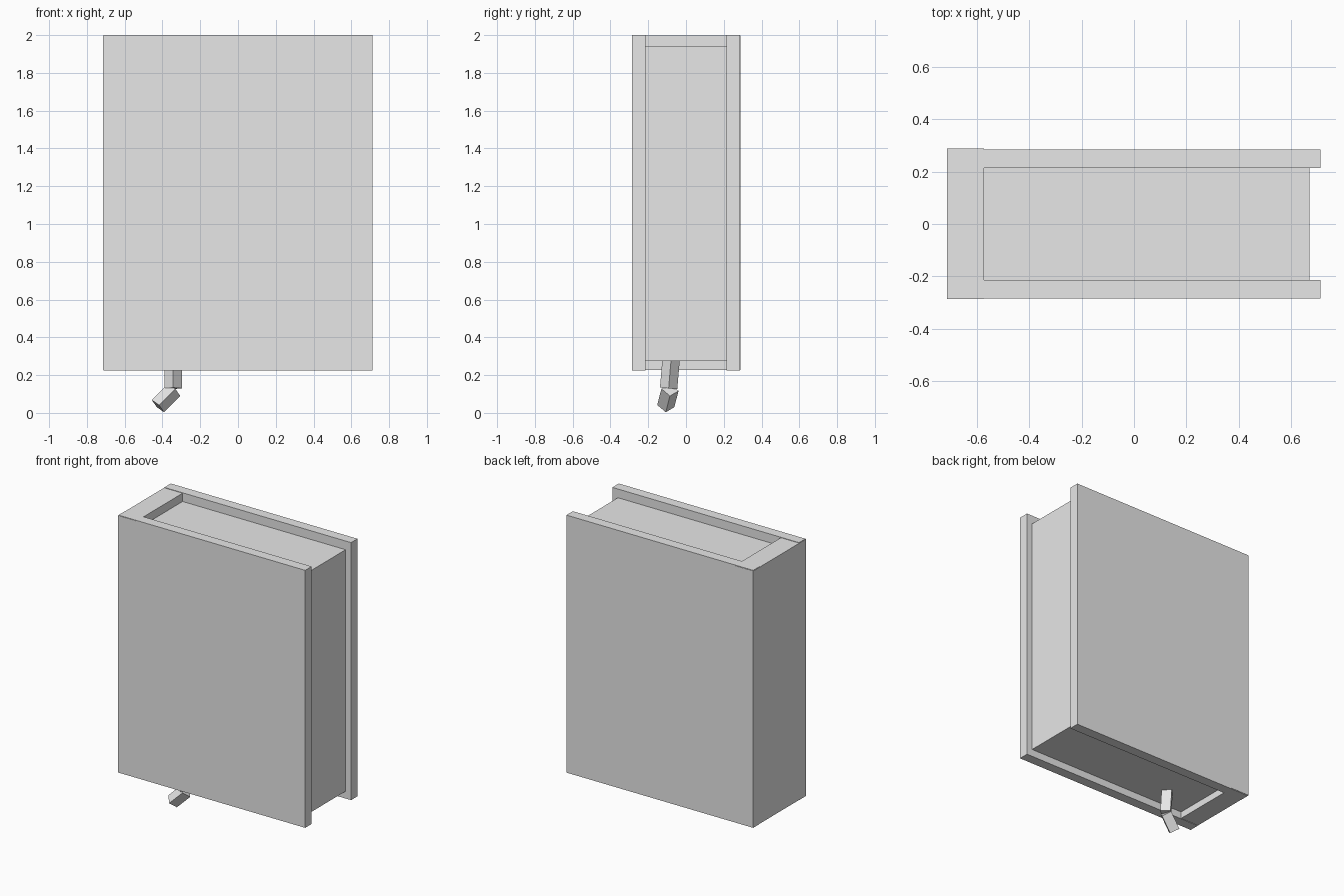
import bpy, bmesh
from mathutils import Matrix, Vector

cube = bpy.data.objects.get("Cube")
if cube:
    bpy.data.objects.remove(cube, do_unlink=True)

grey = bpy.data.materials.new("plain_grey")
grey.use_nodes = True
grey.diffuse_color = (0.8, 0.8, 0.8, 1)
grey.node_tree.nodes["Principled BSDF"].inputs["Base Color"].default_value = (0.8, 0.8, 0.8, 1)


def finish(name, bm):
    mesh = bpy.data.meshes.new(name)
    bm.to_mesh(mesh)
    bm.free()
    mesh.materials.append(grey)
    obj = bpy.data.objects.new(name, mesh)
    bpy.context.collection.objects.link(obj)
    return obj


def box(name, low, high):
    low, high = Vector(low), Vector(high)
    place = Matrix.Translation((low + high) / 2) @ Matrix.Diagonal((high - low).to_4d())
    bm = bmesh.new()
    bmesh.ops.create_cube(bm, size=1, matrix=place)
    return finish(name, bm)


def ribbon(name, start, end, radius=0.046):
    """Square bar from start to end, with its edges towards front and back."""
    start, end = Vector(start), Vector(end)
    along = (end - start).normalized()
    across = Vector((0, 1, 0)).cross(along).normalized()
    turn = Matrix((across, along.cross(across), along)).transposed().to_4x4()
    bm = bmesh.new()
    bmesh.ops.create_cone(bm, cap_ends=True, segments=4, radius1=radius, radius2=radius,
                          depth=(end - start).length,
                          matrix=Matrix.Translation((start + end) / 2) @ turn)
    return finish(name, bm)


# Front and back covers
for name, side in (("front_cover", -1), ("back_cover", 1)):
    inner, outer = sorted((side * 0.215, side * 0.285))
    box(name, (-0.712, inner, 0.225), (0.712, outer, 2))

# Spine, a hair wider than the covers and a hair shorter
box("spine", (-0.714, -0.287, 0.228), (-0.573, 0.288, 1.997))

# Page block, set back from the cover edges
box("pages", (-0.60, -0.217, 0.275), (0.67, 0.217, 1.94))

# Bookmark hanging out of the bottom
ribbon("bookmark_upper", (-0.343, -0.075, 0.33), (-0.343, -0.092, 0.13))
ribbon("bookmark_lower", (-0.338, -0.085, 0.122), (-0.424, -0.107, 0.036))
